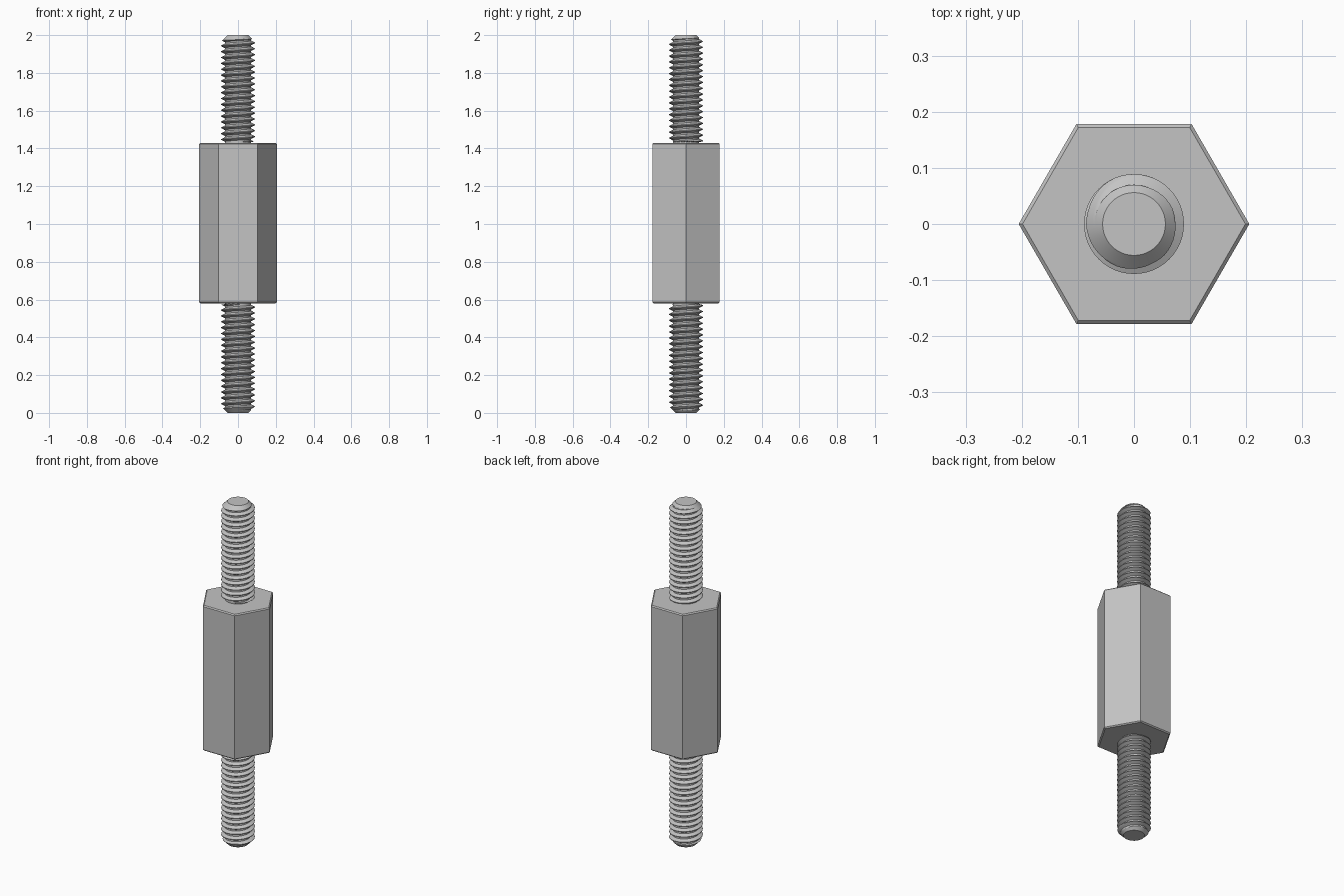
import bpy
import bmesh
from math import cos, sin, tau, radians

HEX_LOW, HEX_HIGH, HEX_RADIUS = 0.58, 1.43, 0.2055
CREST, ROOT, TIP = 0.089, 0.070, 0.056
PITCH, STEPS, SEGMENTS = 0.031, 16, 48

cube = bpy.data.objects.get("Cube")
if cube:
    bpy.data.objects.remove(cube, do_unlink=True)

steel = bpy.data.materials.new("grey_steel")
steel.use_nodes = True
colour = (0.55, 0.55, 0.55, 1)
steel.diffuse_color = colour
bsdf = steel.node_tree.nodes["Principled BSDF"]
bsdf.inputs["Base Color"].default_value = colour


def add_object(name, bm):
    bmesh.ops.recalc_face_normals(bm, faces=bm.faces)
    mesh = bpy.data.meshes.new(name)
    bm.to_mesh(mesh)
    bm.free()
    mesh.materials.append(steel)
    obj = bpy.data.objects.new(name, mesh)
    bpy.context.collection.objects.link(obj)
    return obj


def thread_radius(phase):
    """Truncated V profile: narrow crest, sloping flanks, wider root."""
    if phase <= 2:
        return CREST
    if phase < 7:
        return CREST + (ROOT - CREST) * (phase - 2) / 5
    if phase <= 11:
        return ROOT
    return ROOT + (CREST - ROOT) * (phase - 11) / 5


def add_stud(name, low, high, tip_at_top):
    bm = bmesh.new()
    rows = int((high - low) / PITCH + 3) * STEPS
    grid = []
    for k in range(rows):
        row = []
        for i in range(SEGMENTS + 1):
            a = tau * i / SEGMENTS
            # Right-handed helix, trimmed to the stud's ends
            z = low + (k / STEPS - 1 + i / SEGMENTS) * PITCH
            z = min(max(z, low), high)
            from_tip = high - z if tip_at_top else z - low
            from_hex = high - low - from_tip
            r = min(thread_radius(k % STEPS), TIP + from_tip)
            if from_hex < 0.006:
                r = min(r, ROOT)
            row.append(bm.verts.new((r * cos(a), r * sin(a), z)))
        grid.append(row)
    for lower, upper in zip(grid, grid[1:]):
        for i in range(SEGMENTS):
            bm.faces.new((lower[i], lower[i + 1], upper[i + 1], upper[i]))

    # Weld the helical seam and close both ends
    bmesh.ops.remove_doubles(bm, verts=bm.verts, dist=0.00002)
    loose = [e for e in bm.edges if not e.link_faces]
    bmesh.ops.delete(bm, geom=loose, context="EDGES")
    rim = [e for e in bm.edges if e.is_boundary]
    bmesh.ops.holes_fill(bm, edges=rim, sides=0)
    return add_object(name, bm)


# Hexagonal body with a corner on each side and small end chamfers
bm = bmesh.new()
bmesh.ops.create_cone(bm, cap_ends=True, segments=6, radius1=HEX_RADIUS,
                      radius2=HEX_RADIUS, depth=HEX_HIGH - HEX_LOW)
for v in bm.verts:
    v.co.x, v.co.y = v.co.y, -v.co.x
    v.co.z += (HEX_LOW + HEX_HIGH) / 2
if max(v.co.x for v in bm.verts) < HEX_RADIUS - 0.001:
    for v in bm.verts:
        v.co.x, v.co.y = v.co.y, -v.co.x
rims = [e for e in bm.edges if abs(e.verts[0].co.z - e.verts[1].co.z) < 0.01]
bmesh.ops.bevel(bm, geom=rims, offset=0.006, segments=1, affect="EDGES")
add_object("hex_body", bm)

# Threaded studs
studs = [add_stud("lower_stud", 0, HEX_LOW, False),
         add_stud("upper_stud", HEX_HIGH, 2, True)]
bpy.ops.object.select_all(action="DESELECT")
for stud in studs:
    stud.select_set(True)
bpy.context.view_layer.objects.active = studs[0]
bpy.ops.object.shade_smooth_by_angle(angle=radians(25))
